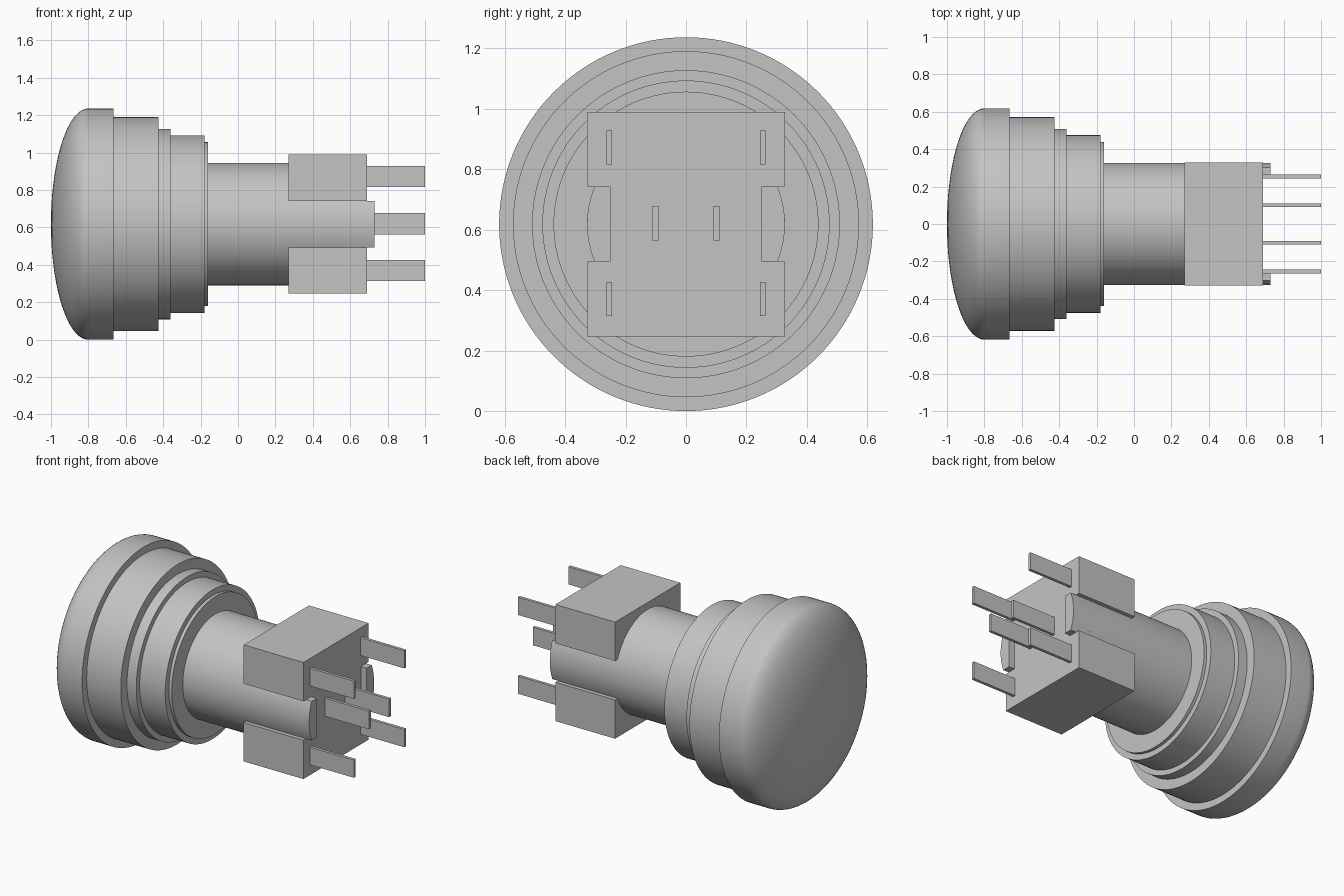
import bpy, bmesh, math
from mathutils import Matrix, Vector

cube = bpy.data.objects.get("Cube")
if cube:
    bpy.data.objects.remove(cube, do_unlink=True)

AXIS_Z = 0.618      # height of the long axis
BARREL_R = 0.327
END_X = 0.69        # rear face of the terminal block

grey = bpy.data.materials.new("light grey")
grey.use_nodes = True
colour = (0.55, 0.55, 0.55, 1)
grey.diffuse_color = colour
grey.node_tree.nodes["Principled BSDF"].inputs["Base Color"].default_value = colour


def finish(name, bm, smooth=False):
    """Turn a bmesh built around the x axis into an object at axis height."""
    bmesh.ops.recalc_face_normals(bm, faces=bm.faces)
    mesh = bpy.data.meshes.new(name)
    bm.to_mesh(mesh)
    bm.free()
    mesh.materials.append(grey)
    obj = bpy.data.objects.new(name, mesh)
    obj.location.z = AXIS_Z
    bpy.context.collection.objects.link(obj)
    if smooth:
        bpy.ops.object.select_all(action='DESELECT')
        obj.select_set(True)
        bpy.context.view_layer.objects.active = obj
        bpy.ops.object.shade_smooth_by_angle(angle=math.radians(30))
    return obj


def lathe(name, profile, steps=128):
    """Revolve (x, radius) points about the x axis."""
    bm = bmesh.new()
    verts = [bm.verts.new((x, 0, r)) for x, r in profile]
    edges = [bm.edges.new(pair) for pair in zip(verts, verts[1:])]
    bmesh.ops.spin(bm, geom=verts + edges, cent=(0, 0, 0), axis=(1, 0, 0),
                   angle=math.tau, steps=steps, use_duplicate=False)
    bmesh.ops.remove_doubles(bm, verts=bm.verts, dist=1e-5)
    return finish(name, bm, True)


def prism(name, outline, x0, x1, smooth=False):
    """Extrude a (y, z) outline along x."""
    bm = bmesh.new()
    face = bm.faces.new([bm.verts.new((x0, y, z)) for y, z in outline])
    ext = bmesh.ops.extrude_face_region(bm, geom=[face])
    moved = [v for v in ext["geom"] if isinstance(v, bmesh.types.BMVert)]
    bmesh.ops.translate(bm, verts=moved, vec=(x1 - x0, 0, 0))
    return finish(name, bm, smooth)


def box(name, x0, x1, y, z, width, height):
    bm = bmesh.new()
    place = (Matrix.Translation(Vector(((x0 + x1) / 2, y, z)))
             @ Matrix.Diagonal((x1 - x0, width, height, 1)))
    bmesh.ops.create_cube(bm, size=1, matrix=place)
    return finish(name, bm)


# Domed push cap, stepped collars and barrel, in one turned body
dome = [(-0.8 - 0.2 * math.cos(a), 0.618 * math.sin(a))
        for a in (math.pi / 2 * i / 24 for i in range(25))]
steps = [(-0.665, 0.618), (-0.665, 0.572), (-0.425, 0.572), (-0.425, 0.509),
         (-0.36, 0.509), (-0.36, 0.475), (-0.18, 0.475), (-0.18, 0.438),
         (-0.16, 0.438), (-0.16, BARREL_R), (0.6, BARREL_R), (0.6, 0)]
lathe("button_body", dome + steps)

# H-shaped terminal block
w, h, web, gap = 0.328, 0.371, 0.25, 0.124
quarter = [(w, h), (w, gap), (web, gap)]
right = quarter + [(y, -z) for y, z in reversed(quarter)]
prism("terminal_block", right + [(-y, -z) for y, z in right], 0.27, END_X)

# Barrel ears standing in the notches of the block
half = math.asin(gap / BARREL_R)
angles = [half * (i / 6 - 1) for i in range(13)]
for side, name in ((1, "left_ear"), (-1, "right_ear")):
    arc = [(side * BARREL_R * math.cos(a), BARREL_R * math.sin(a)) for a in angles]
    prism(name, arc + [(side * web, gap), (side * web, -gap)], 0.6, 0.73, True)

# Flat contact pins
for side, label in ((1, "left"), (-1, "right")):
    box(label + "_middle_pin", END_X - 0.02, 1, side * 0.101, 0.003, 0.019, 0.115)
    for level, height in ((1, "upper"), (-1, "lower")):
        box(f"{label}_{height}_pin", END_X - 0.02, 1,
            side * 0.254, level * 0.251 + 0.003, 0.019, 0.113)
